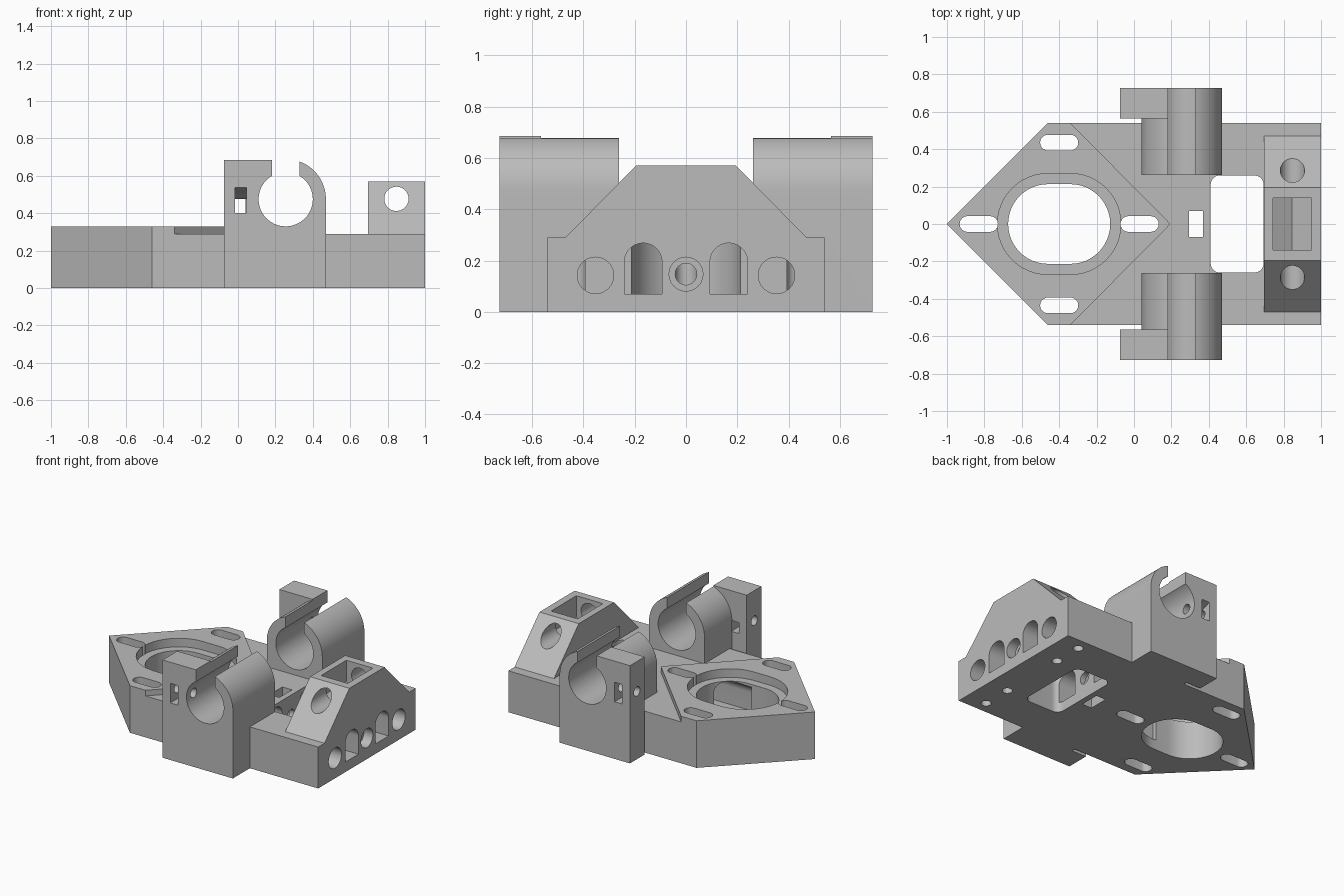
import bpy, bmesh, math

cube = bpy.data.objects.get("Cube")
if cube:
    bpy.data.objects.remove(cube, do_unlink=True)

grey = bpy.data.materials.new("plain_grey")
grey.use_nodes = True
GREY = (0.5, 0.5, 0.5, 1)
grey.diffuse_color = GREY
grey.node_tree.nodes["Principled BSDF"].inputs["Base Color"].default_value = GREY

PLACE = {"x": lambda a, b, t: (t, a, b),
         "y": lambda a, b, t: (a, t, b),
         "z": lambda a, b, t: (a, b, t)}


def prism(name, pts, axis, lo, hi):
    """Extrude a flat profile along an axis."""
    bm = bmesh.new()
    ends = [[bm.verts.new(PLACE[axis](a, b, t)) for a, b in pts] for t in (lo, hi)]
    n = len(pts)
    bm.faces.new(ends[0])
    bm.faces.new(ends[1])
    for i in range(n):
        j = (i + 1) % n
        bm.faces.new((ends[0][i], ends[0][j], ends[1][j], ends[1][i]))
    bmesh.ops.recalc_face_normals(bm, faces=bm.faces)
    mesh = bpy.data.meshes.new(name)
    bm.to_mesh(mesh)
    bm.free()
    mesh.materials.append(grey)
    obj = bpy.data.objects.new(name, mesh)
    bpy.context.scene.collection.objects.link(obj)
    return obj


def arc(cx, cy, r, start, end, steps):
    return [(cx + r * math.cos(math.radians(start + (end - start) * i / steps)),
             cy + r * math.sin(math.radians(start + (end - start) * i / steps)))
            for i in range(steps + 1)]


def circle(cx, cy, r, n=48):
    return arc(cx, cy, r, 0, 360, n)[:-1]


def stadium(cx, cy, half, r, n=24):
    return arc(cx + half, cy, r, -90, 90, n) + arc(cx - half, cy, r, 90, 270, n)


def rect(x0, x1, y0, y1):
    return [(x0, y0), (x1, y0), (x1, y1), (x0, y1)]


def rounded_rect(x0, x1, y0, y1, r):
    corners = [(x1 - r, y1 - r), (x0 + r, y1 - r), (x0 + r, y0 + r), (x1 - r, y0 + r)]
    return [p for i, (x, y) in enumerate(corners)
            for p in arc(x, y, r, 90 * i, 90 * i + 90, 8)]


def combine(obj, tool, operation):
    """Apply a boolean and remove the tool object."""
    mod = obj.modifiers.new("bool", "BOOLEAN")
    mod.operation = operation
    mod.solver = "EXACT"
    mod.object = tool
    graph = bpy.context.evaluated_depsgraph_get()
    result = bpy.data.meshes.new_from_object(obj.evaluated_get(graph))
    obj.modifiers.clear()
    obj.data = result
    bpy.data.objects.remove(tool, do_unlink=True)


def add(*args):
    combine(body, prism("part", *args), "UNION")


def cut(*args):
    combine(body, prism("cutter", *args), "DIFFERENCE")


# Base plate with pointed end, and the raised diamond pad
W = 0.54
body = prism("carriage_body", [(-1, 0), (-0.46, -W), (1, -W), (1, W), (-0.46, W)], "z", 0, 0.29)
add([(-1, 0), (-0.46, -W), (-0.34, -W), (0.195, 0), (-0.34, W), (-0.46, W)], "z", 0, 0.33)

# Sloped end block
add([(-0.47, 0.1), (0.47, 0.1), (0.47, 0.29), (0.195, 0.57), (-0.195, 0.57), (-0.47, 0.29)],
    "x", 0.695, 1)

# Bearing holders: round clip plus clamp block on each side
CX, CZ = 0.255, 0.475
for s in (1, -1):
    add([(0.04, 0), (0.47, 0)] + arc(CX, CZ, 0.215, 0, 180, 40), "y", 0.262 * s, 0.728 * s)
    add(rect(-0.075, 0.25, 0, 0.685), "y", 0.565 * s, 0.728 * s)

# Clip bores, snap gaps, nut slots and clamp screw holes
for s in (1, -1):
    cut(circle(CX, CZ, 0.145, 64), "y", 0.2 * s, 0.8 * s)
    cut(rect(0.183, 0.33, CZ, 0.8), "y", 0.2 * s, 0.8 * s)
    cut([(0.56 * s, 0.4), (0.75 * s, 0.4), (0.75 * s, 0.545), (0.56 * s, 0.475)], "x", -0.015, 0.045)
    cut(circle(0.65 * s, CZ, 0.033, 24), "x", -0.1, 0.2)

# Stadium opening with its shallow recess
cut(stadium(-0.4, 0, 0.06, 0.27), "z", 0.27, 0.5)
cut(stadium(-0.4, 0, 0.06, 0.213), "z", -0.1, 0.5)

# Four mounting slots, window and nut slot
for x, y in ((-0.83, 0), (0.03, 0), (-0.4, 0.435), (-0.4, -0.435)):
    cut(stadium(x, y, 0.06, 0.042, 12), "z", -0.1, 0.5)
cut(rounded_rect(0.41, 0.693, -0.26, 0.26, 0.05), "z", -0.1, 0.6)
cut(rect(0.295, 0.37, -0.07, 0.07), "z", -0.1, 0.6)

# Lengthwise tunnels: arched, round, and small tie holes beneath
for s in (1, -1):
    y = 0.167 * s
    cut([(y - 0.073, 0.07), (y + 0.073, 0.07)] + arc(y, 0.195, 0.073, 0, 180, 24), "x", -0.36, 1.1)
    cut(circle(0.353 * s, 0.142, 0.071), "x", -0.4, 1.1)
    for y in (0.245, 0.455):
        cut(circle(0.845, y * s, 0.033, 20), "z", -0.1, 0.14)

# Central screw hole with counterbore
cut(circle(0, 0.147, 0.042, 32), "x", 0.03, 1.1)
cut(circle(0, 0.147, 0.066, 32), "x", 0.93, 1.1)

# End block cross hole and top pocket with V floor
cut(circle(0.847, 0.477, 0.065), "y", -0.8, 0.8)
cut([(0.742, 0.7), (0.742, 0.42), (0.845, 0.36), (0.948, 0.42), (0.948, 0.7)], "y", -0.14, 0.14)

# Smooth the round walls, keep the edges sharp
bpy.ops.object.select_all(action="DESELECT")
body.select_set(True)
bpy.context.view_layer.objects.active = body
bpy.ops.object.shade_smooth_by_angle(angle=math.radians(25))
